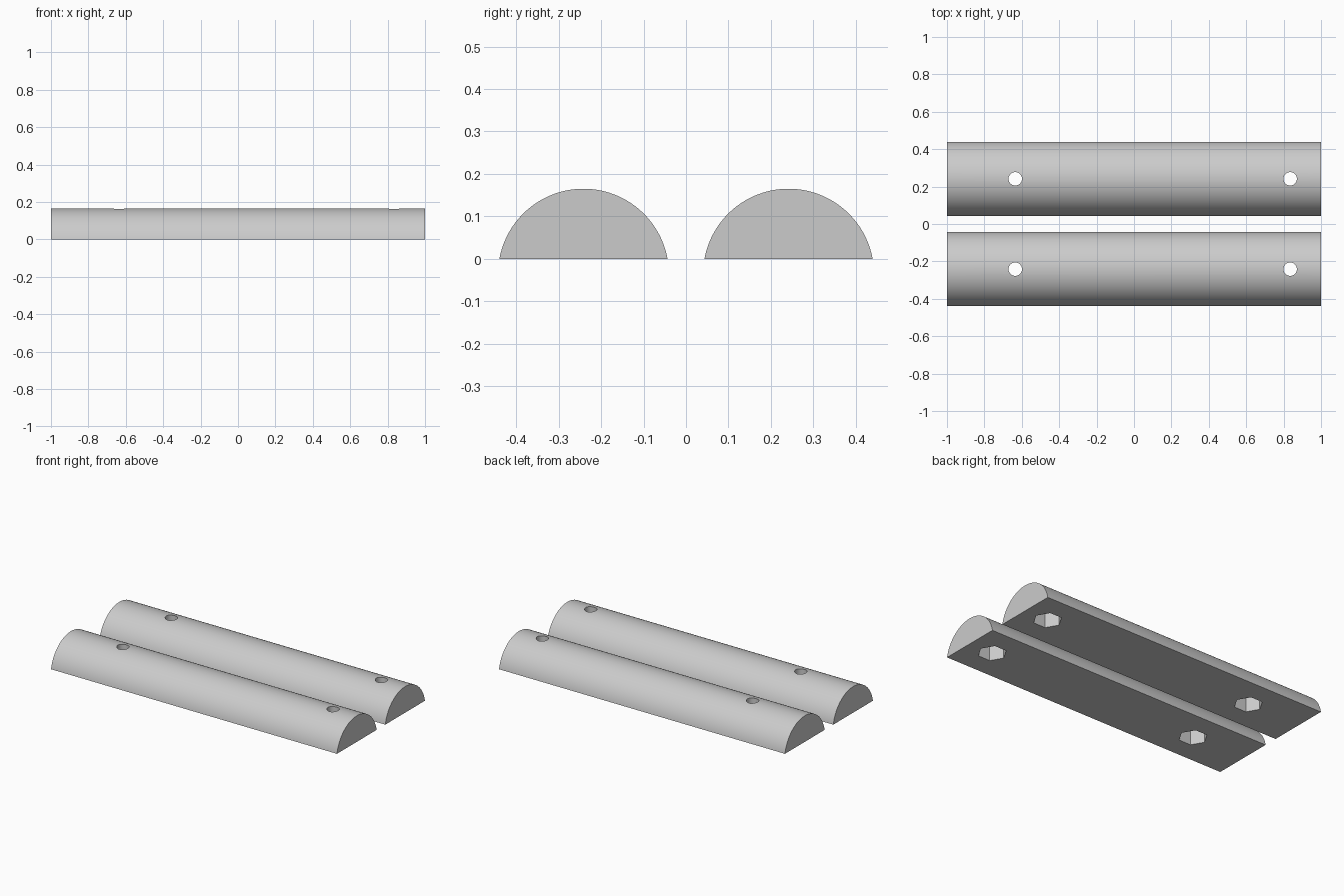
import bpy, bmesh, math
from mathutils import Matrix

if "Cube" in bpy.data.objects:
    bpy.data.objects.remove(bpy.data.objects["Cube"], do_unlink=True)

LENGTH, HEIGHT, HALF_WIDTH = 2.0, 0.165, 0.198
RADIUS = (HALF_WIDTH ** 2 + HEIGHT ** 2) / (2 * HEIGHT)
AXIS_Z = HEIGHT - RADIUS
BAR_Y = 0.2415
HOLE_XS = (-0.635, 0.835)
ARC_STEPS = 64

grey = bpy.data.materials.new("light grey plastic")
grey.use_nodes = True
grey.diffuse_color = (0.6, 0.6, 0.6, 1)
grey.node_tree.nodes["Principled BSDF"].inputs["Base Color"].default_value = (0.6, 0.6, 0.6, 1)


def make_object(name, bm):
    bmesh.ops.recalc_face_normals(bm, faces=bm.faces)
    mesh = bpy.data.meshes.new(name)
    bm.to_mesh(mesh)
    bm.free()
    obj = bpy.data.objects.new(name, mesh)
    bpy.context.collection.objects.link(obj)
    return obj


def prism_cutters(name, y, sides, radius, z0, z1):
    """Upright prisms at both hole positions, with a corner on the x axis."""
    bm = bmesh.new()
    for x in HOLE_XS:
        ring = [bm.verts.new((x + radius * math.cos(i * math.tau / sides),
                              y + radius * math.sin(i * math.tau / sides), z0))
                for i in range(sides)]
        base = bm.faces.new(ring)
        side = bmesh.ops.extrude_face_region(bm, geom=[base], use_keep_orig=True)
        top = [g for g in side["geom"] if isinstance(g, bmesh.types.BMVert)]
        bmesh.ops.translate(bm, verts=top, vec=(0, 0, z1 - z0))
    obj = make_object(name, bm)
    obj.hide_render = True
    return obj


def make_bar(name, y):
    # Flat-bottomed arc profile, extruded along x
    half_angle = math.asin(HALF_WIDTH / RADIUS)
    bm = bmesh.new()
    profile = []
    for i in range(ARC_STEPS + 1):
        a = half_angle * (2 * i / ARC_STEPS - 1)
        profile.append(bm.verts.new((-LENGTH / 2, y + RADIUS * math.sin(a),
                                     max(0, AXIS_Z + RADIUS * math.cos(a)))))
    end = bm.faces.new(profile)
    grown = bmesh.ops.extrude_face_region(bm, geom=[end], use_keep_orig=True)
    far = [g for g in grown["geom"] if isinstance(g, bmesh.types.BMVert)]
    bmesh.ops.translate(bm, verts=far, vec=(LENGTH, 0, 0))
    bar = make_object(name, bm)
    bar.data.materials.append(grey)

    # Hexagonal nut pockets below, round bolt holes through the top
    cutters = [prism_cutters(name + "_nut_cutter", y, 6, 0.083, -0.1, 0.1),
               prism_cutters(name + "_bolt_cutter", y, 32, 0.036, 0.05, 0.3)]
    for cutter in cutters:
        mod = bar.modifiers.new("cut", 'BOOLEAN')
        mod.operation, mod.solver, mod.object = 'DIFFERENCE', 'EXACT', cutter

    # Bake the cuts and drop the cutters
    bpy.context.view_layer.update()
    graph = bpy.context.evaluated_depsgraph_get()
    cut_mesh = bpy.data.meshes.new_from_object(bar.evaluated_get(graph))
    bar.modifiers.clear()
    bar.data = cut_mesh
    for cutter in cutters:
        bpy.data.objects.remove(cutter, do_unlink=True)

    # Smooth curve, sharp rims
    bpy.ops.object.select_all(action='DESELECT')
    bar.select_set(True)
    bpy.context.view_layer.objects.active = bar
    bpy.ops.object.shade_smooth_by_angle(angle=math.radians(30))


make_bar("front_half_round_bar", -BAR_Y)
make_bar("back_half_round_bar", BAR_Y)
